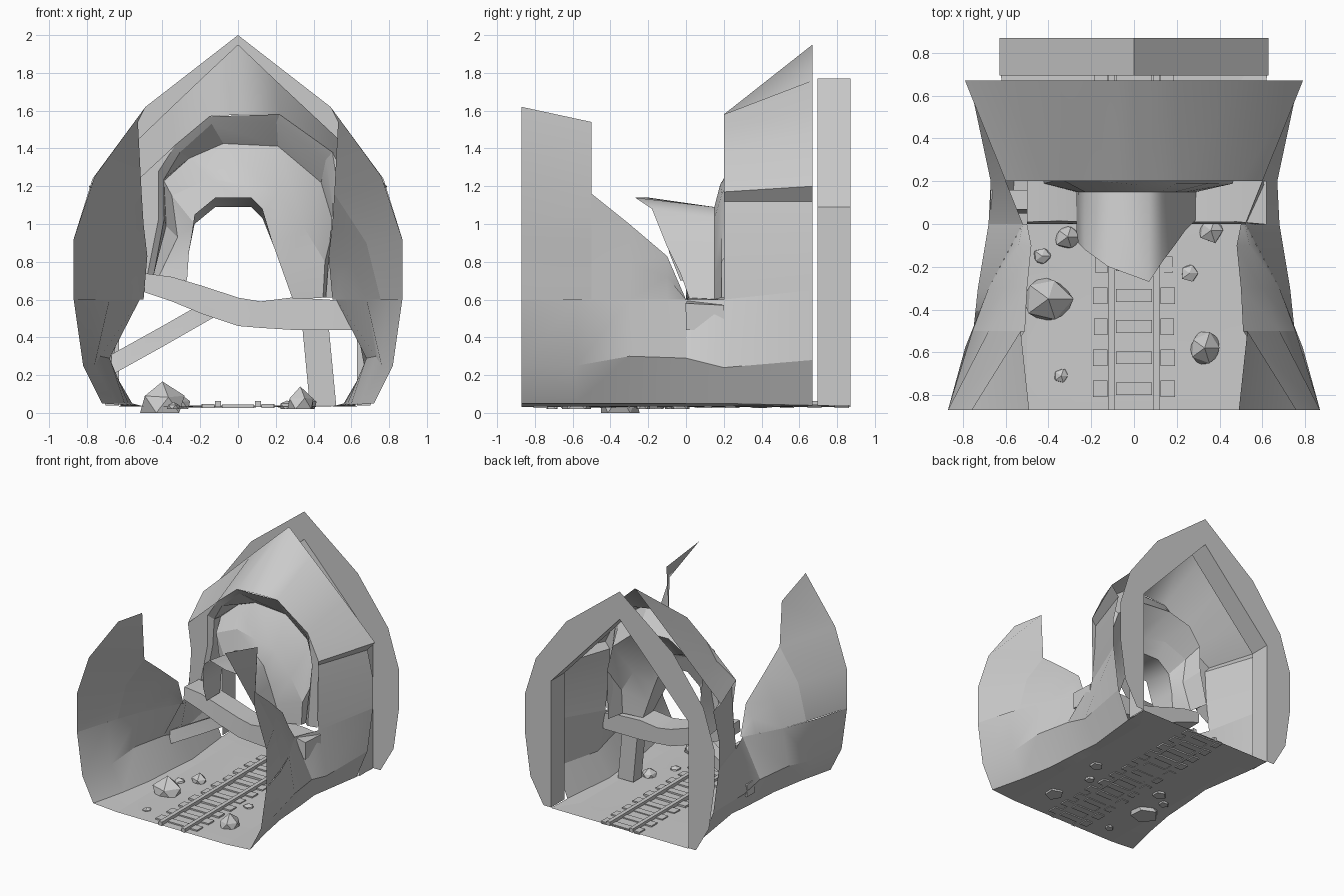
import bpy, bmesh, math, random
from mathutils import Vector

if "Cube" in bpy.data.objects:
    bpy.data.objects.remove(bpy.data.objects["Cube"])
random.seed(4)


def finish(name, bm, smooth=30):
    me = bpy.data.meshes.new(name)
    bmesh.ops.remove_doubles(bm, verts=bm.verts, dist=0.0005)
    bmesh.ops.recalc_face_normals(bm, faces=bm.faces)
    bm.to_mesh(me)
    bm.free()
    ob = bpy.data.objects.new(name, me)
    bpy.context.collection.objects.link(ob)
    if smooth:
        bpy.ops.object.select_all(action='DESELECT')
        ob.select_set(True)
        bpy.context.view_layer.objects.active = ob
        bpy.ops.object.shade_smooth_by_angle(angle=math.radians(smooth))
    return ob


def loft(name, rings, closed=False, caps=False, mirror=False, smooth=40):
    bm = bmesh.new()
    for s in ((1, -1) if mirror else (1,)):
        vs = [[bm.verts.new((s * p[0], p[1], p[2])) for p in r] for r in rings]
        n = len(rings[0])
        for a, b in zip(vs, vs[1:]):
            for i in range(n if closed else n - 1):
                j = (i + 1) % n
                bm.faces.new((a[i], a[j], b[j], b[i]))
        if caps:
            bm.faces.new(vs[0])
            bm.faces.new(vs[-1])
    return finish(name, bm, smooth)


def at(y, pts, wobble=0):
    return [(x, y + random.uniform(-wobble, wobble), z) for x, z in pts]


def beam(name, path, y0, y1):
    # jagged timber following (x, top z, height) points
    loft(name, [[(x, y0 + random.uniform(-.01, .02), z), (x, y1, z - .01),
                 (x, y1, z - h), (x, y0, z - h)] for x, z, h in path],
         closed=True, caps=True, smooth=20)


def box(bm, x0, x1, y0, y1, z0, z1):
    v = bmesh.ops.create_cube(bm, size=1)['verts']
    for p in v:
        p.co = Vector(((x0 + x1) / 2 + p.co.x * (x1 - x0),
                       (y0 + y1) / 2 + p.co.y * (y1 - y0),
                       (z0 + z1) / 2 + p.co.z * (z1 - z0)))


# uneven floor sheet, running through the portal
rows = []
for y in (-.87, -.65, -.43, -.21, .01, .23, .45, .67, .87):
    w = 1.26 if y > .8 else 1
    rows.append([(x * w, y, .035 if abs(y) > .6 or abs(x) == .5
                  else .035 + random.uniform(-.008, .006))
                 for x in (-.5, -.3, -.12, .12, .3, .5)])
loft("floor", rows)
loft("floor_corners", [[(.5, .67, .035), (.62, .67, .04)], [(.63, .87, .035), (.63, .87, .035)]],
     mirror=True)

# lower walls with sloping banks
low = [(-.87, [(.5, .035), (.72, .05), (.82, .25), (.87, .6)]),
       (-.58, [(.5, .035), (.65, .05), (.76, .25), (.79, .6)]),
       (-.3, [(.5, .035), (.6, .05), (.73, .3), (.68, .6)]),
       (0, [(.5, .035), (.58, .05), (.68, .29), (.52, .6)]),
       (.2, [(.5, .035), (.56, .05), (.67, .24), (.6, .6)]),
       (.67, [(.5, .035), (.62, .04), (.72, .28), (.77, .65)])]
loft("lower_walls", [at(y, p) for y, p in low], mirror=True, smooth=22)

# broken upper walls at the front
loft("front_upper_walls", [
    at(-.87, [(.87, .6), (.87, .92), (.76, 1.25), (.49, 1.62)]),
    at(-.5, [(.755, .6), (.68, .9), (.51, 1.16), (.53, 1.54)])], mirror=True)
loft("broken_wall_slopes", [
    at(-.5, [(.755, .6), (.68, .9), (.51, 1.16)]),
    at(-.3, [(.68, .6), (.6, .8), (.5, 1.0)]),
    at(-.1, [(.573, .6), (.54, .72), (.48, .83)]),
    at(0, [(.52, .6), (.52, .6), (.5, .6)])], mirror=True)

# upper walls of the rear tunnel, with the eave ledge
loft("rear_upper_walls", [
    at(.2, [(.6, .6), (.57, .9), (.56, 1.12), (.6, 1.17)]),
    at(.67, [(.77, .65), (.77, .9), (.72, 1.12), (.79, 1.2)])], mirror=True, smooth=30)

# sloping rear roof
loft("rear_roof", [
    at(.2, [(-.6, 1.17), (-.42, 1.28), (-.33, 1.42), (-.15, 1.57), (.03, 1.58),
            (.22, 1.58), (.5, 1.38), (.6, 1.17)]),
    at(.67, [(-.79, 1.2), (-.6, 1.38), (-.35, 1.62), (-.15, 1.81), (0, 1.95),
             (.2, 1.76), (.5, 1.48), (.79, 1.2)])], smooth=70)

# jagged collapsed arch: layers stepping inward to the hanging lining
wall_edge = [(-.59, .66), (-.57, .95), (-.6, 1.17), (-.33, 1.42), (-.15, 1.57),
             (.22, 1.58), (.5, 1.38), (.6, 1.17), (.59, .62)]
outer = [(-.48, .73), (-.42, 1.03), (-.42, 1.28), (-.33, 1.42), (-.15, 1.57),
         (.22, 1.58), (.5, 1.38), (.54, 1.12), (.5, .61)]
mid = [(-.42, .72), (-.32, .93), (-.35, 1.15), (-.15, 1.24), (.03, 1.21),
       (.2, 1.16), (.35, .98), (.46, .8), (.45, .61)]
hole = [(-.27, .7), (-.26, .85), (-.23, 1.0), (-.12, 1.09), (.07, 1.09),
        (.13, 1.03), (.19, .88), (.24, .74), (.29, .6)]
lip_y = [-.03, -.09, -.12, -.2, -.27, -.18, -.1, -.03, .02]
deep = [(a[0] * .6 + b[0] * .4, a[1] * .6 + b[1] * .4) for a, b in zip(outer, mid)]
rim = [(x * .93, z - .04 if z > 1.2 else z) for x, z in outer]
loft("collapsed_arch", [at(.2, wall_edge), at(.2, outer), at(.24, rim, .02),
                        at(.34, deep, .03), at(.2, mid, .02), at(.15, hole)], smooth=22)
loft("hanging_lining", [at(.15, hole),
                        [(x, y, z + (.05 if .9 < z else 0)) for (x, z), y in zip(hole, lip_y)]],
     smooth=50)

# fallen cross beam and leaning props
beam("cross_beam", [(-.5, .74, .1), (-.35, .72, .13), (-.18, .67, .15), (0, .61, .15),
                    (.12, .59, .14), (.28, .61, .17), (.48, .6, .16), (.62, .58, .14)], 0, .2)
beam("leaning_plank", [(-.67, .31, .11), (-.4, .46, .11), (-.12, .62, .11)], .05, .16)
loft("right_prop", [[(c - .07, .04, z), (c + .07, .04, z), (c + .07, .15, z), (c - .07, .15, z)]
                    for c, z in ((.45, .04), (.41, .46))], closed=True, caps=True, smooth=20)

# rear portal: flat arch plate plus box lining
edge = [(.7, .04), (.82, .25), (.87, .6), (.87, .92), (.77, 1.24), (.49, 1.62), (0, 2.0)]
inner = [(.63, .04), (.63, .25), (.63, .6), (.63, .85), (.63, 1.09), (.4, 1.338), (0, 1.77)]
loft("portal_frame", [at(.87, edge), at(.87, inner), at(.695, inner)], mirror=True, smooth=15)

# track: rails, half-buried sleepers and end chairs
bm = bmesh.new()
for s in (-1, 1):
    box(bm, s * .105 - .016, s * .105 + .016, -.87, .87, .03, .062)
finish("rails", bm, 0)
bm = bmesh.new()
for k in range(12):
    y = -.77 + .145 * k
    d = random.uniform(-.01, .01)
    box(bm, -.085, .085, y - .03, y + .03, .025, .044 + d * .2)
    for s in (-1, 1):
        box(bm, *sorted((s * .125, s * (.185 + d))), y - .038, y + .038, .025, .046)
finish("sleepers", bm, 0)

# rubble
rocks = [(-.4, -.35, .125, .16), (-.31, -.06, .065, .1), (-.43, -.15, .045, .07),
         (.36, -.03, .065, .1), (.26, -.23, .045, .07), (.33, -.58, .085, .14),
         (-.34, -.71, .04, .06)]
for i, (x, y, r, top) in enumerate(rocks):
    bm = bmesh.new()
    bmesh.ops.create_icosphere(bm, subdivisions=1, radius=1)
    for v in bm.verts:
        v.co *= random.uniform(.8, 1.1)
        v.co = Vector((x + v.co.x * r, y + v.co.y * r,
                       max(0.0 if i == 0 else .02, .03 + v.co.z * (top - .03))))
    finish("rock_%d" % (i + 1), bm, 0)
